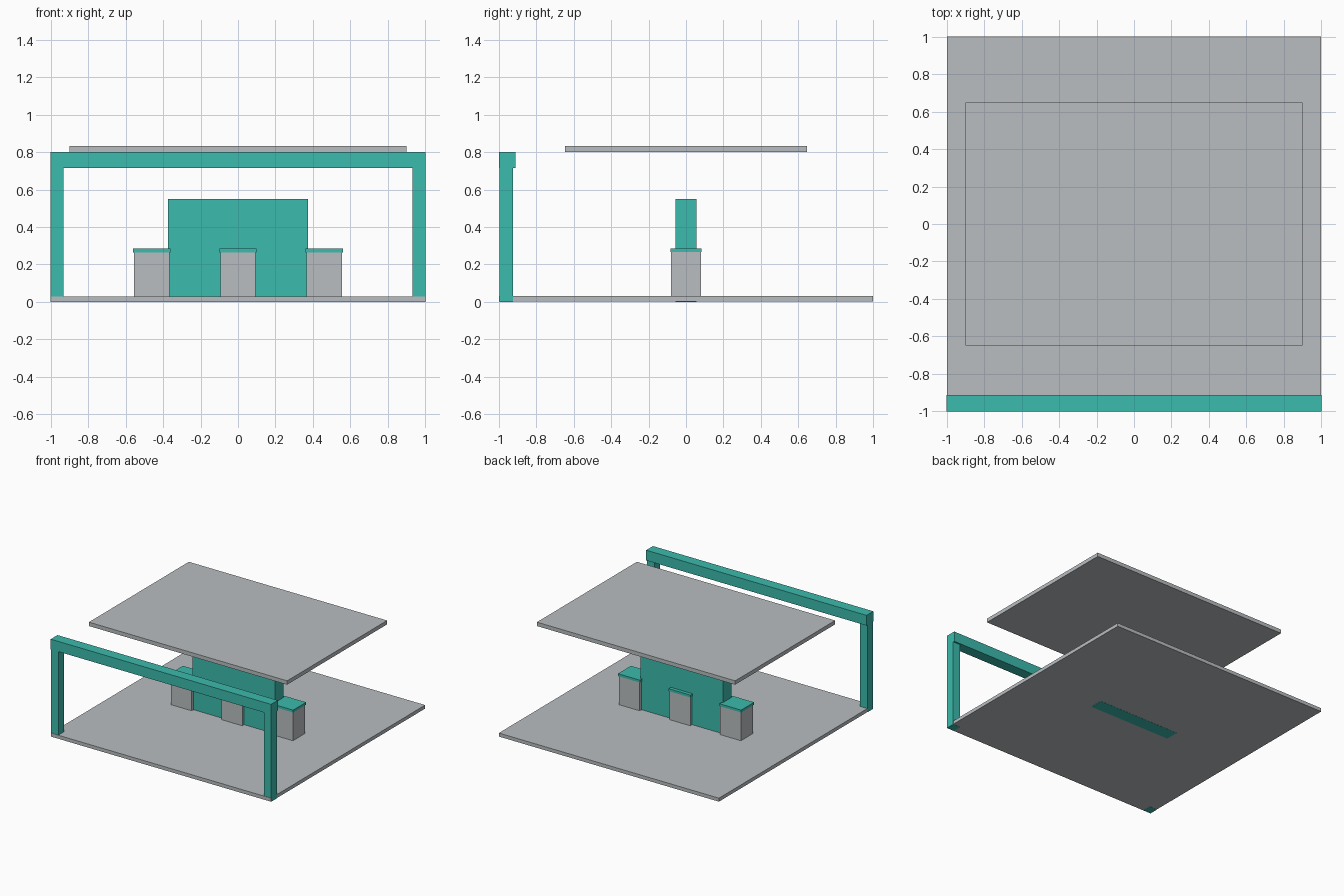
import bpy

if "Cube" in bpy.data.objects:
    bpy.data.objects.remove(bpy.data.objects["Cube"])


def material(name, rgb):
    m = bpy.data.materials.new(name)
    m.diffuse_color = (*rgb, 1.0)
    m.use_nodes = True
    m.node_tree.nodes["Principled BSDF"].inputs["Base Color"].default_value = m.diffuse_color
    return m


teal = material("teal", (0.045, 0.497, 0.418))
grey = material("light grey", (0.491, 0.515, 0.533))


def box(name, x, y, z, mat):
    """Box from (min, max) ranges on each axis."""
    bpy.ops.mesh.primitive_cube_add(size=1)
    ob = bpy.context.object
    ob.name = name
    ranges = (x, y, z)
    for v in ob.data.vertices:
        v.co = [r[1] if c > 0 else r[0] for c, r in zip(v.co, ranges)]
    ob.data.materials.append(mat)
    return ob


# Ground slab (a hair inside the parts that pass through it)
box("base_slab", (-0.999, 0.999), (-1, 1), (0.001, 0.03), grey)

# Front gateway: two posts and a beam
for side, x in (("left", (-1, -0.932)), ("right", (0.932, 1))):
    box(f"{side}_post", x, (-0.997, -0.925), (0, 0.716), teal)
box("front_beam", (-1, 1), (-1, -0.912), (0.716, 0.8), teal)

# Floating canopy roof
box("canopy_roof", (-0.9, 0.9), (-0.648, 0.648), (0.8, 0.832), grey)

# Central block
box("central_block", (-0.373, 0.373), (-0.055, 0.055), (0, 0.55), teal)

# Row of three pedestals with overhanging caps
for name, cx in (("left", -0.46), ("middle", 0.0), ("right", 0.46)):
    box(f"{name}_pedestal", (cx - 0.094, cx + 0.094), (-0.079, 0.079), (0.02, 0.265), grey)
    box(f"{name}_pedestal_cap", (cx - 0.099, cx + 0.099), (-0.084, 0.084), (0.265, 0.285), teal)
